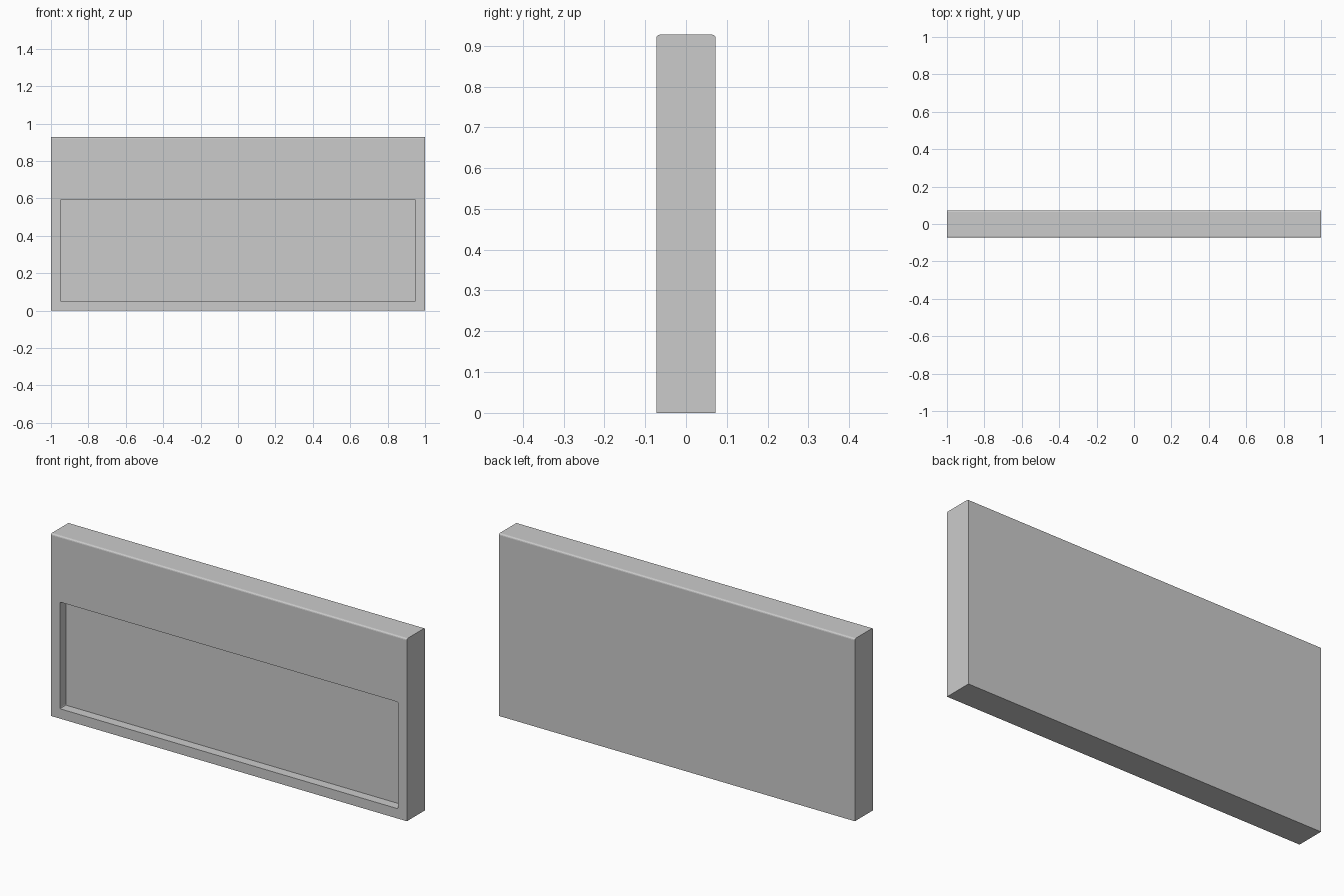
import bpy, bmesh

if "Cube" in bpy.data.objects:
    bpy.data.objects.remove(bpy.data.objects["Cube"])

W, T, H = 2.0, 0.145, 0.927


def box(name, lo, hi, bevel_edges=None, radius=0.0, segments=2):
    """Box between two corners, with the chosen edges rounded."""
    bm = bmesh.new()
    bmesh.ops.create_cube(bm, size=1)
    for v in bm.verts:
        v.co = [(a + b) / 2 + c * (b - a) for a, b, c in zip(lo, hi, v.co)]
    if bevel_edges:
        edges = [e for e in bm.edges if bevel_edges(e)]
        bmesh.ops.bevel(bm, geom=edges, offset=radius, segments=segments,
                        profile=0.5, affect='EDGES')
    mesh = bpy.data.meshes.new(name)
    bm.to_mesh(mesh)
    bm.free()
    obj = bpy.data.objects.new(name, mesh)
    bpy.context.collection.objects.link(obj)
    return obj


def along(edge, axis):
    return abs(edge.verts[0].co[axis] - edge.verts[1].co[axis]) > 1e-4


# Slab with softened long top edges
panel = box("panel", (-W / 2, -T / 2, 0), (W / 2, T / 2, H),
            lambda e: along(e, 0) and e.verts[0].co.z > H / 2, 0.008, 3)

# Shallow front recess with slightly rounded corners
cutter = box("recess_cutter", (-0.95, -0.2, 0.05), (0.95, -T / 2 + 0.048, 0.592),
             lambda e: along(e, 1), 0.006, 2)
cutter.hide_render = True
cutter.hide_viewport = True

recess = panel.modifiers.new("recess", 'BOOLEAN')
recess.operation = 'DIFFERENCE'
recess.solver = 'EXACT'
recess.object = cutter
